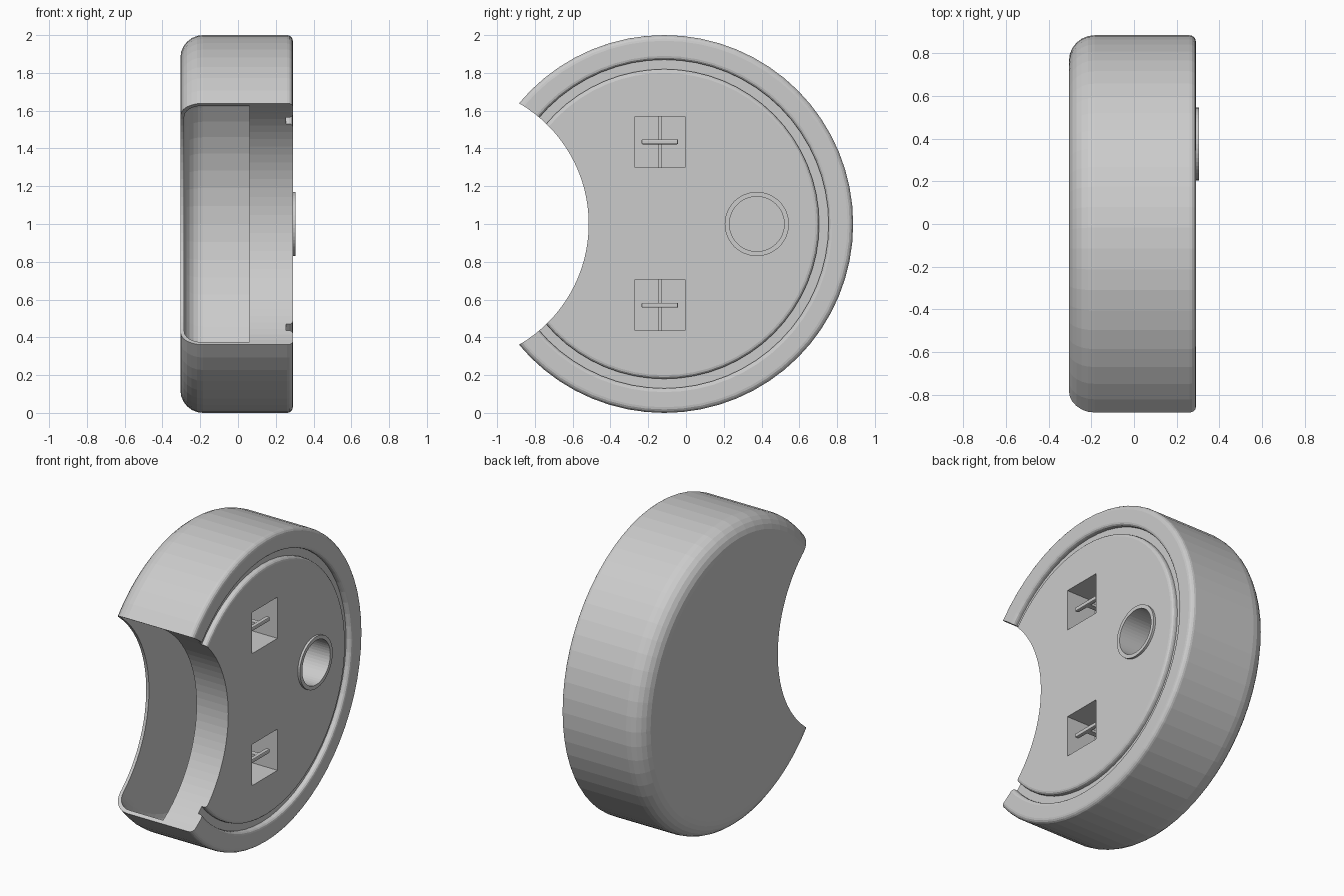
import bpy, bmesh
from math import sin, cos, pi, radians

if "Cube" in bpy.data.objects:
    bpy.data.objects.remove(bpy.data.objects["Cube"])

CY, CZ = -0.115, 1.0   # disc axis runs along x through this point


def lathe(name, profile, cy=CY, cz=CZ, n=64):
    """Revolve (x, r) points about an x-parallel axis; off-axis profiles close into a ring."""
    bm = bmesh.new()
    rings = []
    for x, r in profile:
        if r == 0:
            rings.append([bm.verts.new((x, cy, cz))] * n)
        else:
            rings.append([bm.verts.new((x, cy + r * cos(2 * pi * i / n), cz + r * sin(2 * pi * i / n)))
                          for i in range(n)])
    pairs = list(zip(rings, rings[1:]))
    if profile[0][1] > 0:
        pairs.append((rings[-1], rings[0]))
    for a, b in pairs:
        for i in range(n):
            j = (i + 1) % n
            bm.faces.new(list(dict.fromkeys((a[i], a[j], b[j], b[i]))))
    return finish(name, bm)


def box(name, lo, hi, bevel=0):
    bm = bmesh.new()
    bmesh.ops.create_cube(bm, size=1)
    for v in bm.verts:
        v.co = [(l + h) / 2 + c * (h - l) for l, h, c in zip(lo, hi, v.co)]
    if bevel:
        bmesh.ops.bevel(bm, geom=bm.edges[:], offset=bevel, segments=2, affect='EDGES', profile=0.5)
    return finish(name, bm)


def finish(name, bm):
    bmesh.ops.recalc_face_normals(bm, faces=bm.faces[:])
    me = bpy.data.meshes.new(name)
    bm.to_mesh(me)
    bm.free()
    ob = bpy.data.objects.new(name, me)
    bpy.context.collection.objects.link(ob)
    return ob


def cut(target, cutter):
    m = target.modifiers.new("cut", 'BOOLEAN')
    m.operation, m.solver, m.object = 'DIFFERENCE', 'EXACT', cutter
    bpy.context.view_layer.objects.active = target
    bpy.ops.object.modifier_apply(modifier=m.name)
    bpy.data.objects.remove(cutter)


def fillet(cx, cr, rad, a0, a1, steps):
    return [(cx + rad * cos(radians(a0 + (a1 - a0) * k / steps)),
             cr + rad * sin(radians(a0 + (a1 - a0) * k / steps))) for k in range(steps + 1)]


# Round case with a soft back edge and a ring groove in the front face
body = lathe("case", [(-0.305, 0)] + fillet(-0.185, 0.88, 0.12, 180, 90, 6)
             + fillet(0.26, 0.97, 0.03, 90, 0, 4)
             + fillet(0.27, 0.89, 0.02, 0, -90, 3)
             + [(0.255, 0.87), (0.255, 0.82)]
             + fillet(0.27, 0.80, 0.02, 90, 0, 3) + [(0.29, 0)])

# Hollow interior behind the thick front plate
cut(body, lathe("cavity", [(-0.285, 0)] + fillet(-0.185, 0.875, 0.1, 180, 90, 6)
                + [(0.06, 0.975), (0.06, 0)]))

# Concave bite that opens the cavity at the front
cut(body, lathe("bite", [(-0.6, 0), (-0.6, 0.7385), (0.6, 0.7385), (0.6, 0)], cy=-1.2535, n=96))

# Round socket with a raised collar
cut(body, lathe("socket_hole", [(0.075, 0), (0.075, 0.145), (0.5, 0.145), (0.5, 0)], cy=0.375, n=48))
lathe("socket_collar", [(0.28, 0.145), (0.28, 0.17), (0.305, 0.17), (0.305, 0.145)], cy=0.375, n=48)

# Two square recesses, each with a rear rod and a T-shaped hook
for label, z in (("lower", 0.57), ("upper", 1.435)):
    cut(body, box("recess", (0.075, -0.27, z - 0.135), (0.5, -0.005, z + 0.135)))
    box(label + "_rod", (0.10, -0.147, z - 0.137), (0.12, -0.128, z + 0.137))
    box(label + "_hook_stem", (0.11, -0.155, z - 0.009), (0.25, -0.12, z + 0.009))
    box(label + "_hook_bar", (0.235, -0.235, z - 0.013), (0.262, -0.042, z + 0.013), 0.006)
